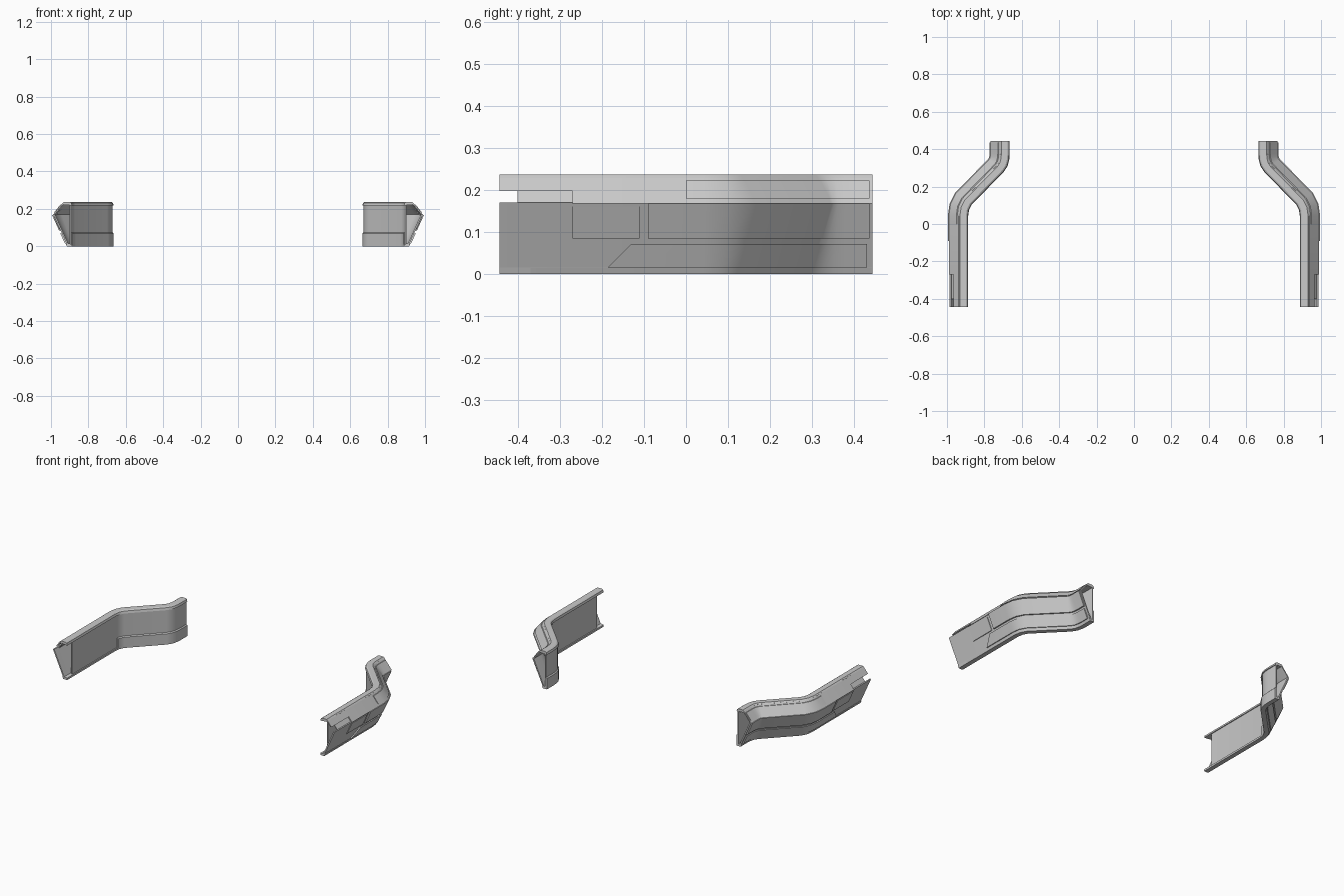
import bpy, bmesh
from mathutils import Vector

if "Cube" in bpy.data.objects:
    bpy.data.objects.remove(bpy.data.objects["Cube"])

# Plan path of the inner edge (x, y): straight, bend in, diagonal, bend back, straight
PATH = [Vector(p) for p in [(.887, -.443), (.887, .04), (.882, .075), (.868, .103),
                            (.695, .28), (.676, .31), (.667, .345), (.665, .375), (.665, .443)]]


def frames(y0, y1):
    """Path points clipped to y0..y1, each with its mitred outward offset."""
    out = []
    for i, p in enumerate(PATH):
        dirs = []
        if i > 0:
            dirs.append((p - PATH[i - 1]).normalized())
        if i < len(PATH) - 1:
            dirs.append((PATH[i + 1] - p).normalized())
        t = sum(dirs, Vector((0, 0))).normalized()
        n = Vector((t.y, -t.x))
        out.append((p, n / t.dot(dirs[0])))
    inner = [f for f in out if y0 + 1e-4 < f[0].y < y1 - 1e-4]

    def at(y):
        for (a, na), (b, nb) in zip(out, out[1:]):
            if a.y - 1e-6 <= y <= b.y + 1e-6:
                k = (y - a.y) / (b.y - a.y)
                # straight ends keep a square cut
                n = Vector((1, 0)) if abs(a.x - b.x) < 1e-5 else na.lerp(nb, k)
                return a.lerp(b, k), n
    return [at(y0)] + inner + [at(y1)]


def sweep(name, profile, y0=-.443, y1=.443, starts=None):
    """Sweep a closed (offset, z) profile along the path and mirror it."""
    bm = bmesh.new()
    rings = []
    for k, (p, n) in enumerate(frames(y0, y1)):
        ring = []
        for j, (u, z) in enumerate(profile):
            q = p + n * u
            y = q.y + (starts[j] if starts and k == 0 else 0)
            ring.append(bm.verts.new((q.x, y, z)))
        rings.append(ring)
    m = len(profile)
    for a, b in zip(rings, rings[1:]):
        for j in range(m):
            bm.faces.new((a[j], a[(j + 1) % m], b[(j + 1) % m], b[j]))
    bm.faces.new(rings[0])
    bm.faces.new(rings[-1])
    bmesh.ops.recalc_face_normals(bm, faces=bm.faces)
    me = bpy.data.meshes.new(name)
    bm.to_mesh(me)
    bm.free()
    ob = bpy.data.objects.new(name, me)
    bpy.context.collection.objects.link(ob)
    ob.modifiers.new("mirror", 'MIRROR')
    bpy.context.view_layer.objects.active = ob
    for o in bpy.context.selected_objects:
        o.select_set(False)
    ob.select_set(True)
    bpy.ops.object.shade_smooth_by_angle(angle=.5)
    return ob


def low(z, d=0):
    """Offset of the lower outer slope at height z, raised by d."""
    return (.024 + z * .45 + d, z)


def high(z, d=0):
    """Offset of the upper outer slope at height z, raised by d."""
    return (.05 + (.232 - z) * .82 + d, z)


def plate(name, f, z0, z1, d, t, **kw):
    return sweep(name, [f(z0, d), f(z1, d), f(z1, d - t), f(z0, d - t)], **kw)


# Inner wall, set back from the open front end
sweep("inner_wall", [(.006, .01), (.006, .225), (.013, .225), (.013, .01)], y0=-.385)
sweep("inner_skirting", [(0, 0), (0, .068), (.007, .075), (.007, 0)], y0=.06)

# Top lip and bottom strip
sweep("top_lip", [(0, .218), (.004, .232), (.012, .237), (.044, .237), (.052, .23), (.046, .222)])
sweep("bottom_strip", [(0, 0), (.028, 0), (.034, .016), (0, .012)])

# Outer shell: lower slope, shoulder edge, upper slope with a recessed bay near the front
plate("lower_slope", low, .0, .17, 0, .009)
plate("upper_slope", high, .168, .232, 0, .009, y0=-.27)
plate("upper_slope_front", high, .197, .232, 0, .009, y1=-.27)
plate("recessed_bay", high, .165, .2, -.014, .006, y0=-.4, y1=-.265)

# Raised armour panels on the outside
plate("upper_panel", low, .085, .168, .008, .012, y0=-.09, y1=.436)
plate("lower_panel", low, .016, .072, .008, .012, y0=-.185, y1=.43, starts=[0, .055, .055, 0])
plate("shoulder_panel", high, .18, .222, .005, .01, y0=.0, y1=.436)
plate("front_panel", low, .085, .16, .004, .008, y0=-.27, y1=-.11, starts=[.0, .0, .0, .0])
plate("foot_strip", low, .0, .014, .004, .008, y0=-.37)
